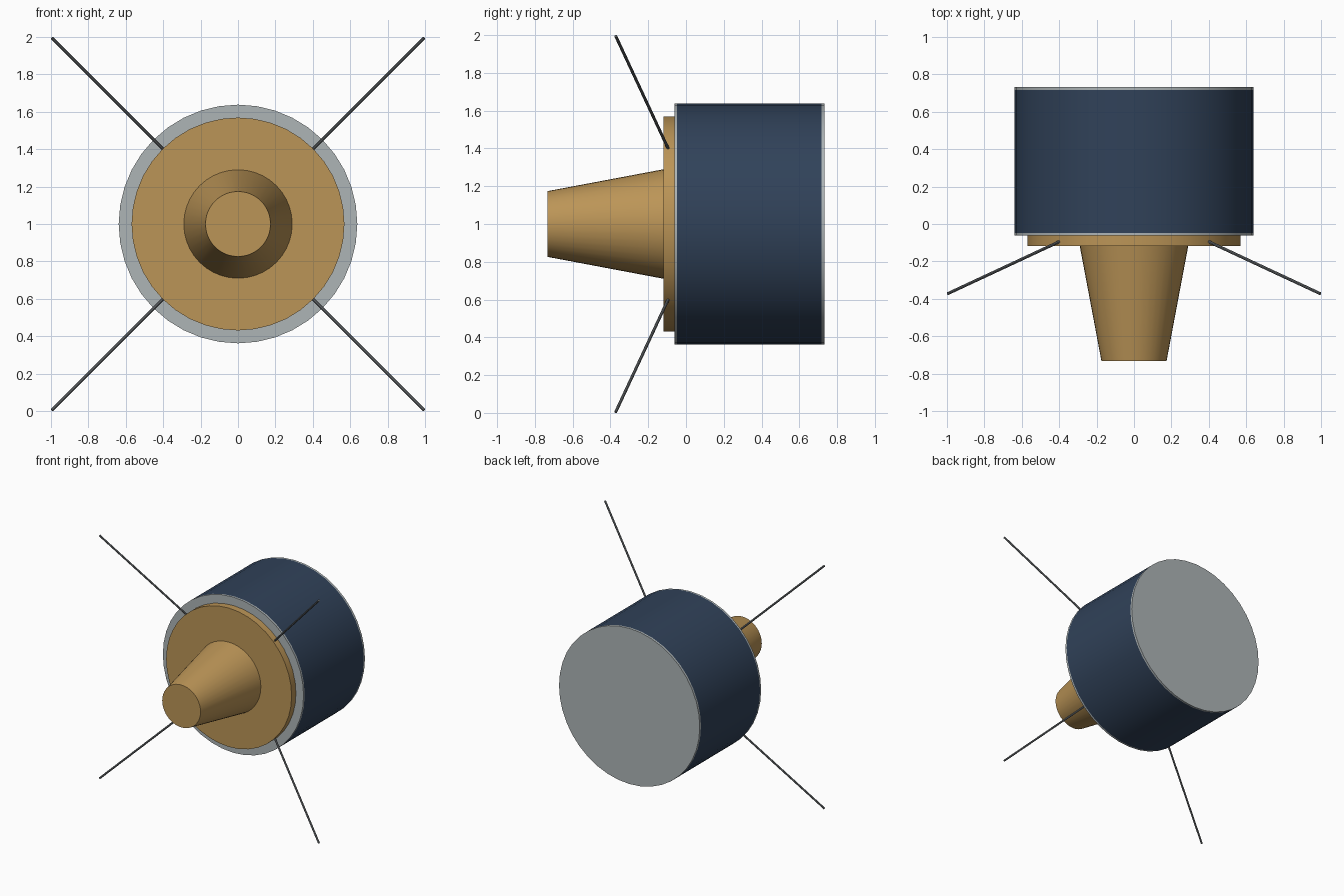
import bpy
from mathutils import Vector

if "Cube" in bpy.data.objects:
    bpy.data.objects.remove(bpy.data.objects["Cube"], do_unlink=True)

AXIS_Z = 1.0


def make_material(name, rgb):
    mat = bpy.data.materials.new(name)
    mat.use_nodes = True
    color = (*rgb, 1.0)
    mat.diffuse_color = color
    mat.node_tree.nodes["Principled BSDF"].inputs["Base Color"].default_value = color
    return mat


navy = make_material("navy blue", (0.030, 0.054, 0.100))
silver = make_material("silver grey", (0.42, 0.46, 0.47))
gold = make_material("gold foil", (0.50, 0.30, 0.095))
steel = make_material("dark steel", (0.16, 0.175, 0.185))


def rod_between(name, start, end, r_start, r_end, mat, sides):
    """Closed cylinder or cone whose axis runs from start to end."""
    start, end = Vector(start), Vector(end)
    axis = end - start
    bpy.ops.mesh.primitive_cone_add(
        vertices=sides, radius1=r_start, radius2=r_end, depth=axis.length,
        location=(start + end) / 2,
        rotation=axis.to_track_quat("Z", "Y").to_euler())
    obj = bpy.context.object
    obj.name = name
    obj.data.materials.append(mat)
    bpy.ops.object.shade_smooth_by_angle(angle=0.6)
    return obj


def drum(name, y_front, y_back, r_front, r_back, mat):
    return rod_between(name, (0, y_front, AXIS_Z), (0, y_back, AXIS_Z),
                       r_front, r_back, mat, 40)


# Main drum with thin end plates
drum("front_plate", -0.062, -0.047, 0.638, 0.638, silver)
drum("body_drum", -0.047, 0.717, 0.638, 0.638, navy)
drum("back_plate", 0.717, 0.733, 0.638, 0.638, silver)

# Flange and tapered nozzle
drum("front_flange", -0.118, -0.062, 0.569, 0.569, gold)
drum("nozzle", -0.733, -0.118, 0.174, 0.29, gold)

# Four splayed antennas
for side, sx in (("left", 1), ("right", -1)):
    for level, sz in (("upper", 1), ("lower", -1)):
        rod_between(f"antenna_{level}_{side}",
                    (sx * 0.39, -0.09, AXIS_Z + sz * 0.39),
                    (sx * 0.995, -0.372, AXIS_Z + sz * 0.995),
                    0.008, 0.008, steel, 8)
